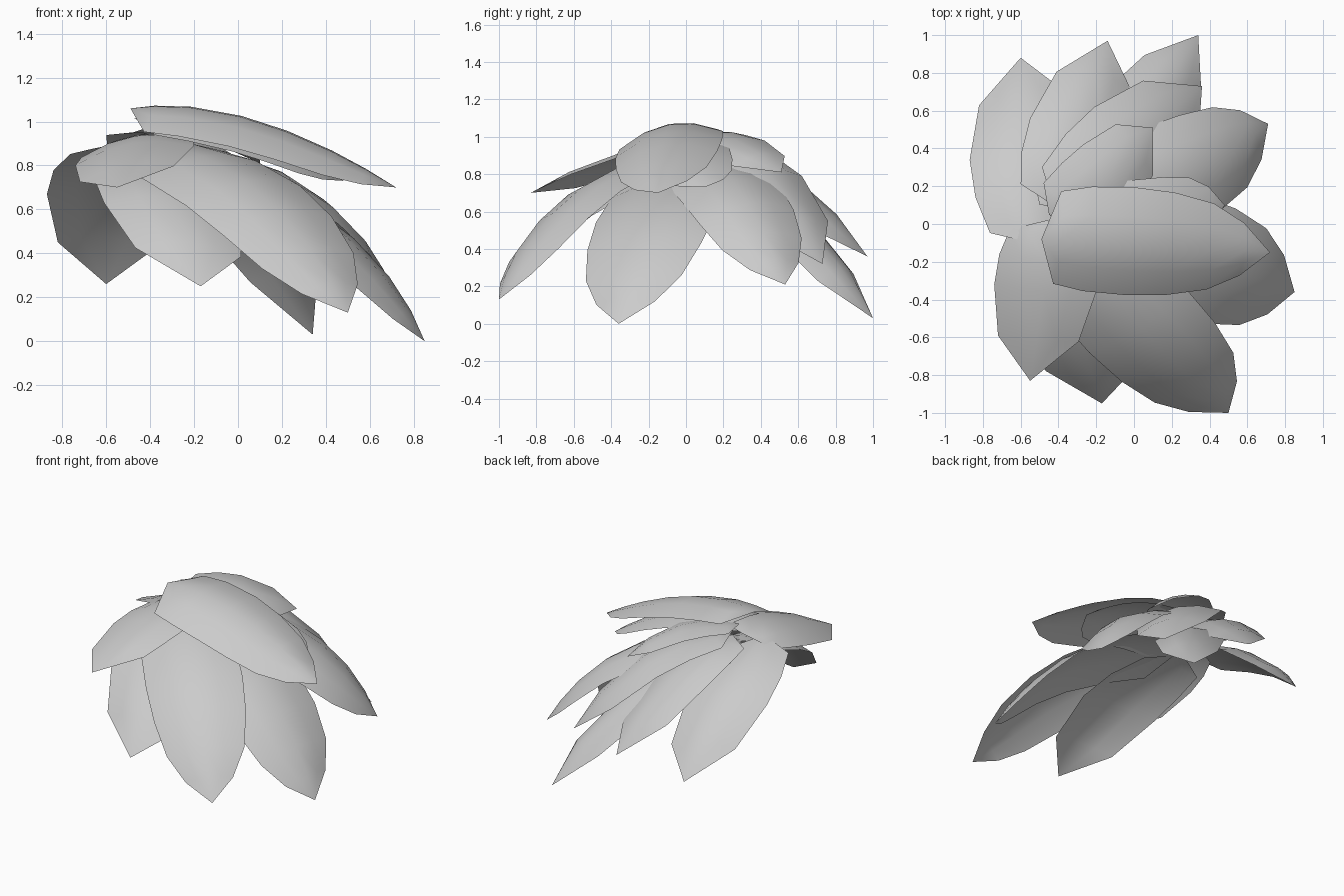
import bpy
from mathutils import Vector

if "Cube" in bpy.data.objects:
    bpy.data.objects.remove(bpy.data.objects["Cube"])

grey = bpy.data.materials.new("petal_grey")
grey.use_nodes = True
color = (0.6, 0.6, 0.6, 1)
grey.diffuse_color = color
grey.node_tree.nodes["Principled BSDF"].inputs["Base Color"].default_value = color

# Position along the petal and relative width there
LONG = [(0, 0), (.1, .86), (.25, .97), (.45, 1), (.62, .95), (.78, .8), (.9, .49), (1, 0)]
BROAD = [(0, 0), (.11, .76), (.3, .95), (.5, 1), (.79, .79), (1, 0)]
ACROSS = [-1, -.5, 0, .5, 1]


def petal(name, profile, base, left, right, tip, bulge):
    """Cupped blade running from base to tip, with left and right edges given at mid-length."""
    base, left, right, tip = map(Vector, (base, left, right, tip))
    side = (left - right) / 2
    up = (tip - base).cross(side).normalized()
    middle = (left + right) / 2 + up * bulge
    control = middle * 2 - (base + tip) / 2
    verts, rows, faces = [], [], []
    for t, width in profile:
        spine = base * (1 - t) ** 2 + control * 2 * t * (1 - t) + tip * t * t
        if width:
            rows.append([len(verts) + i for i in range(len(ACROSS))])
            verts += [spine + side * s * width - up * bulge * s * s * width for s in ACROSS]
        else:
            rows.append([len(verts)] * len(ACROSS))
            verts.append(spine)
    for a, b in zip(rows, rows[1:]):
        for i in range(len(ACROSS) - 1):
            # Repeated corners at the two pointed ends collapse to triangles
            faces.append(tuple(dict.fromkeys((a[i], b[i], b[i + 1], a[i + 1]))))
    mesh = bpy.data.meshes.new(name)
    mesh.from_pydata(verts, [], faces)
    mesh.materials.append(grey)
    mesh.shade_smooth()
    bpy.context.collection.objects.link(bpy.data.objects.new(name, mesh))


# Upper petals
petal("top_petal", LONG, (-.49, -.08, 1.06), (.07, .19, .97), (.02, -.38, .87), (.72, -.15, .7), .09)
petal("under_top_petal", LONG, (-.46, -.05, 1.03), (.04, .24, .92), (.02, -.29, .85), (.48, .1, .73), .07)
petal("upper_back_petal", BROAD, (-.45, .05, 1.01), (-.27, .42, .98), (-.02, .08, .91), (.1, .51, .81), .05)
petal("upper_front_petal", BROAD, (-.46, .02, .93), (-.2, -.36, .89), (-.74, -.32, .8), (-.55, -.83, .7), .06)

# Outer ring, round from the front to the back
petal("front_petal", BROAD, (-.45, -.05, .85), (0, -.5, .58), (-.61, -.53, .63), (-.17, -.95, .25), .07)
petal("front_left_petal", LONG, (-.43, -.05, .91), (.33, -.4, .67), (-.19, -.73, .58), (.5, -1, .13), .08)
petal("left_petal", LONG, (-.4, 0, .85), (.4, .14, .54), (.22, -.5, .5), (.85, -.36, 0), .08)
petal("back_left_petal", LONG, (-.45, .05, .9), (.1, .53, .7), (.33, 0, .62), (.71, .53, .21), .09)
petal("inner_back_petal", BROAD, (-.42, .08, .97), (-.21, .62, .79), (.16, .22, .7), (.36, .73, .32), .08)
petal("lower_back_petal", BROAD, (-.5, .1, .92), (-.2, .66, .56), (.18, .42, .51), (.34, 1, .03), .08)
petal("back_petal", BROAD, (-.43, .1, .95), (-.55, .56, .79), (-.06, .46, .67), (-.14, .97, .36), .07)
petal("back_right_petal", BROAD, (-.54, -.1, .9), (-.87, .34, .67), (-.33, .46, .62), (-.6, .88, .26), .07)
